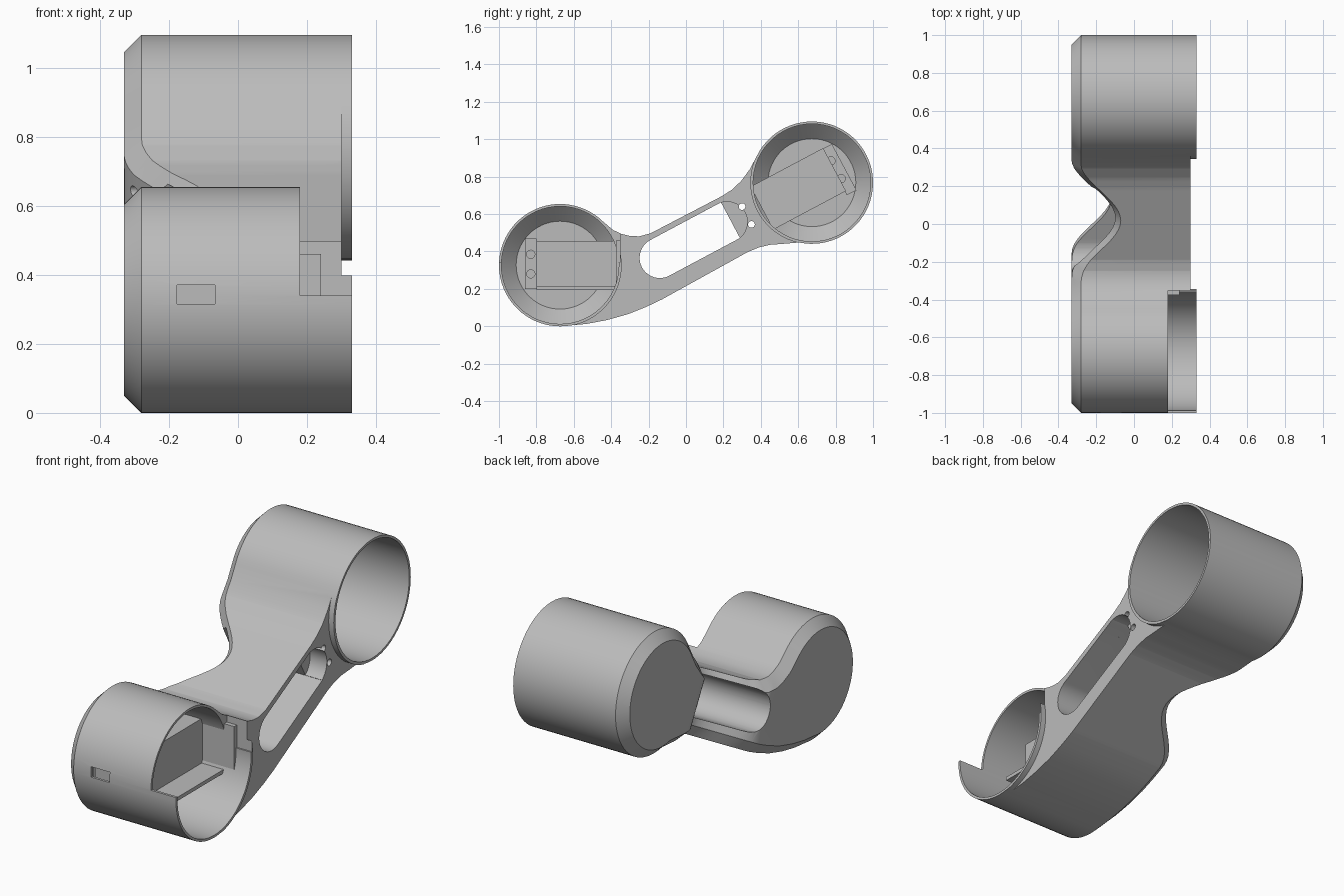
import bpy, bmesh, math
from mathutils import Vector, Matrix

if "Cube" in bpy.data.objects:
    bpy.data.objects.remove(bpy.data.objects["Cube"], do_unlink=True)

grey = bpy.data.materials.new("plain grey")
grey.use_nodes = True
grey.diffuse_color = (0.5, 0.5, 0.5, 1)
grey.node_tree.nodes["Principled BSDF"].inputs["Base Color"].default_value = (0.5, 0.5, 0.5, 1)

R, BORE, HALF, CHAMFER = 0.327, 0.314, 0.33, 0.05
FRONT, REAR = Vector((-0.673, 0.327)), Vector((0.673, 0.768))
SLOPE = math.radians(28)
U = Vector((math.cos(SLOPE), math.sin(SLOPE)))   # along the arm, in y and z


def arc(c, r, a, b, n=48):
    angles = [math.radians(a + (b - a) * i / n) for i in range(n + 1)]
    return [Vector((c[0] + r * math.cos(t), c[1] + r * math.sin(t))) for t in angles]


def loft_mesh(layers):
    """Skin a stack of (x, outline) layers and cap both ends."""
    bm = bmesh.new()
    rings = [[bm.verts.new((x, p[0], p[1])) for p in pts] for x, pts in layers]
    n = len(rings[0])
    for lo, hi in zip(rings, rings[1:]):
        for i in range(n):
            j = (i + 1) % n
            bm.faces.new((lo[i], lo[j], hi[j], hi[i]))
    bm.faces.new(rings[0])
    bm.faces.new(rings[-1])
    bmesh.ops.recalc_face_normals(bm, faces=bm.faces)
    return bm


def finish(name, bm):
    me = bpy.data.meshes.new(name)
    bm.to_mesh(me)
    bm.free()
    me.materials.append(grey)
    ob = bpy.data.objects.new(name, me)
    bpy.context.collection.objects.link(ob)
    return ob


def prism(name, pts, x0, x1):
    return finish(name, loft_mesh([(x0, pts), (x1, pts)]))


def rect(y0, y1, z0, z1):
    return [(y0, z0), (y1, z0), (y1, z1), (y0, z1)]


def turned(c, w, h):
    """Rectangle centred on c and lying along the arm."""
    v = Vector((-U.y, U.x))
    return [c + U * a * w / 2 + v * b * h / 2 for a, b in ((-1, -1), (1, -1), (1, 1), (-1, 1))]


def activate(ob):
    bpy.ops.object.select_all(action='DESELECT')
    ob.select_set(True)
    bpy.context.view_layer.objects.active = ob


def cut(ob, cutters):
    activate(ob)
    for c in cutters:
        m = ob.modifiers.new("cut", 'BOOLEAN')
        m.operation, m.solver, m.object = 'DIFFERENCE', 'EXACT', c
        bpy.ops.object.modifier_apply(modifier=m.name)
    for c in cutters:
        bpy.data.objects.remove(c, do_unlink=True)


def smooth(ob):
    activate(ob)
    bpy.ops.object.shade_smooth_by_angle(angle=math.radians(28))


# Side outline: two drums joined by a sloping arm
upper = [(-0.39, 0.515), (-0.345, 0.494), (-0.30, 0.483), (-0.25, 0.481), (-0.19, 0.497),
         (0.19, 0.695), (0.245, 0.73), (0.295, 0.777), (0.34, 0.838)]
lower = [(0.52, 0.441), (0.45, 0.436), (0.39, 0.422), (0.33, 0.397),
         (-0.13, 0.143), (-0.21, 0.105), (-0.31, 0.065), (-0.42, 0.034), (-0.53, 0.013)]
outline = [Vector(p) for p in upper] + arc(REAR, R, 154, -102) \
    + [Vector(p) for p in lower] + arc(FRONT, R, -80, -314)


def inset(pts, d):
    out = []
    for i, p in enumerate(pts):
        t = (pts[(i + 1) % len(pts)] - pts[i - 1]).normalized()
        out.append(p + Vector((t.y, -t.x)) * d)
    return out


# Body with a chamfered closed side
bm = loft_mesh([(-HALF, inset(outline, CHAMFER)), (CHAMFER - HALF, outline), (HALF, outline)])

# Scoop the closed side in along the arm
MID, REACH, DEPTH = 0.30, 0.35, 0.21
axis = Vector((0, U.x, U.y))
STEPS = 24
for i in range(STEPS + 1):
    s = MID - REACH + 2 * REACH * i / STEPS
    bmesh.ops.bisect_plane(bm, geom=bm.verts[:] + bm.edges[:] + bm.faces[:],
                           plane_co=axis * s, plane_no=axis, dist=1e-5)
for v in bm.verts:
    off = (v.co.dot(axis) - MID) / REACH
    if v.co.x < -0.2 and abs(off) < 1:
        v.co.x += DEPTH * (0.5 + 0.5 * math.cos(math.pi * off))
body = finish("two_drum_arm_body", bm)

cutters = []
# Hollow drums with a coned floor
for c in (FRONT, REAR):
    cutters.append(finish("bore_cutter", loft_mesh(
        [(-0.30, arc(c, 0.235, 0, 354, 59)), (-0.22, arc(c, BORE, 0, 354, 59)),
         (0.5, arc(c, BORE, 0, 354, 59))])))

# Arm face sits just below the drum rims
step = arc(FRONT, R + 0.002, 90, -90) + [(-0.6, -0.2), (0.6, 0.2)] \
    + arc(REAR, R + 0.002, 270, 90) + [(0.6, 1.3), (-0.6, 0.9)]
cutters.append(prism("face_cutter", step, 0.30, 0.5))

# Long slot, flat at its upper end, with a shallow rounded pocket beyond
a, b, r = Vector((-0.14, 0.366)), Vector((0.22, 0.558)), 0.108
deg = math.degrees(SLOPE)
left_end = arc(a, r, deg + 90, deg + 270, 24)
v = Vector((-U.y, U.x)) * r
flat = b + U * 0.02
cutters.append(prism("slot_cutter", left_end + [flat - v, flat + v], -0.6, 0.6))
cutters.append(prism("pocket_cutter", [b + v - U * 0.1, b - v - U * 0.1]
                     + arc(b, r, deg - 90, deg + 90, 24), 0.2, 0.6))

# Screw holes in the arm
for c in ((0.30, 0.64), (0.35, 0.545)):
    cutters.append(prism("hole_cutter", arc(c, 0.018, 0, 345, 23), -0.6, 0.6))

# Open window at the front rim and the small port
cutters.append(prism("window_cutter", rect(-1.2, -0.352, 0.34, 0.75), 0.18, 0.6))
cutters.append(prism("port_cutter", rect(-1.2, -0.9, 0.315, 0.37), -0.177, -0.066))
cut(body, cutters)
smooth(body)

# Mounting blocks inside the drums
prism("front_mount", rect(-0.80, -0.35, 0.21, 0.455), -0.305, 0.05)
prism("front_mount_shelf", rect(-0.80, -0.36, 0.195, 0.215), -0.305, 0.18)
prism("front_mount_end", rect(-0.375, -0.35, 0.21, 0.46), 0.0, 0.24)
prism("rear_mount", turned(Vector((0.60, 0.735)), 0.44, 0.26), -0.305, -0.03)

# Screw tabs beside the mounts
front_tab = prism("front_mount_tab", rect(-0.86, -0.80, 0.20, 0.47), -0.25, 0.0)
cut(front_tab, [prism("tab_hole", arc((-0.83, z), 0.022, 0, 345, 23), -0.1, 0.1)
                for z in (0.28, 0.385)])
rear_tab = prism("rear_mount_tab", turned(Vector((0.82, 0.838)), 0.058, 0.28), -0.25, -0.06)
cut(rear_tab, [prism("tab_hole", arc(c, 0.022, 0, 345, 23), -0.15, 0.1)
               for c in ((0.775, 0.885), (0.83, 0.79))])
